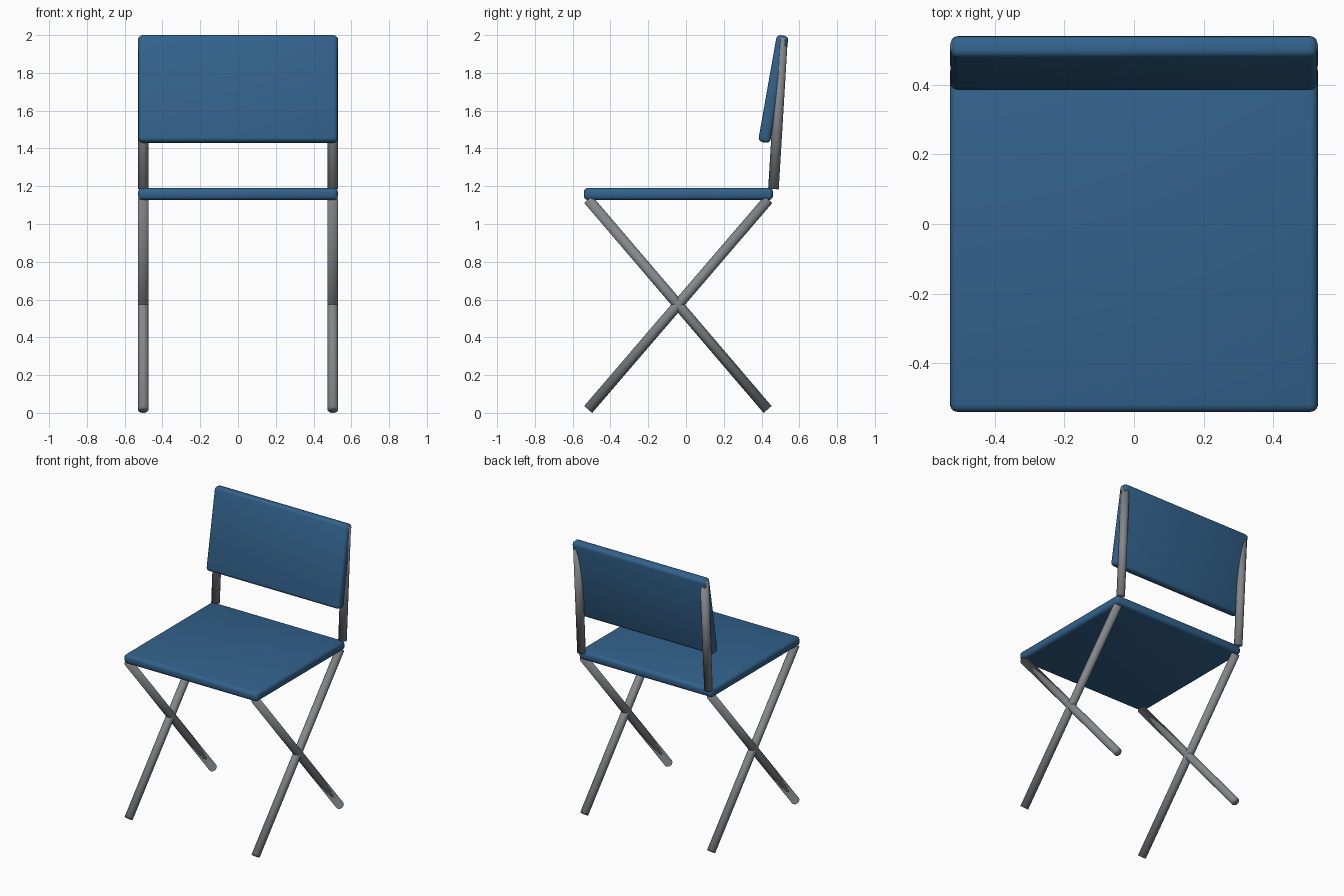
import bpy
import math
from mathutils import Vector

cube = bpy.data.objects.get("Cube")
if cube:
    bpy.data.objects.remove(cube, do_unlink=True)


def material(name, colour, roughness):
    mat = bpy.data.materials.new(name)
    mat.use_nodes = True
    mat.diffuse_color = colour
    shader = mat.node_tree.nodes["Principled BSDF"]
    shader.inputs["Base Color"].default_value = colour
    shader.inputs["Roughness"].default_value = roughness
    return mat


BLUE = material("blue_panel", (0.032, 0.122, 0.262, 1), 0.6)
GREY = material("grey_metal", (0.235, 0.24, 0.255, 1), 0.4)


def finish(obj, name, mat):
    obj.name = name
    obj.data.name = name
    obj.data.materials.append(mat)
    bpy.ops.object.shade_smooth()


def panel(name, size, centre, tilt=0.0):
    """Slab with rounded edges, tilted about x."""
    bpy.ops.mesh.primitive_cube_add(size=1, location=centre)
    obj = bpy.context.object
    obj.scale = size
    bpy.ops.object.transform_apply(location=False, rotation=False, scale=True)
    obj.rotation_euler.x = tilt
    bevel = obj.modifiers.new("rounded_edges", 'BEVEL')
    bevel.width = 0.022
    bevel.segments = 3
    finish(obj, name, BLUE)


def tube(name, x, start, end, radius=0.028):
    """Round bar between two (y, z) points in the plane at x."""
    a, b = Vector((x, *start)), Vector((x, *end))
    bpy.ops.mesh.primitive_cylinder_add(
        vertices=24, radius=radius, depth=(b - a).length, location=(a + b) / 2)
    obj = bpy.context.object
    obj.rotation_euler = (b - a).to_track_quat('Z', 'Y').to_euler()
    finish(obj, name, GREY)


# Seat and leaning backrest
panel("seat", (1.058, 1.002, 0.064), (0, -0.04, 1.159))
panel("backrest", (1.056, 0.064, 0.575), (0, 0.463, 1.715), math.radians(-10))

# Crossed legs and back posts on each side
for side, x in (("left", 0.502), ("right", -0.502)):
    tube(side + "_front_leg", x, (-0.518, 0.018), (0.436, 1.13))
    tube(side + "_rear_leg", x, (0.432, 0.018), (-0.518, 1.13))
    tube(side + "_back_post", x, (0.463, 1.185), (0.511, 1.985))
